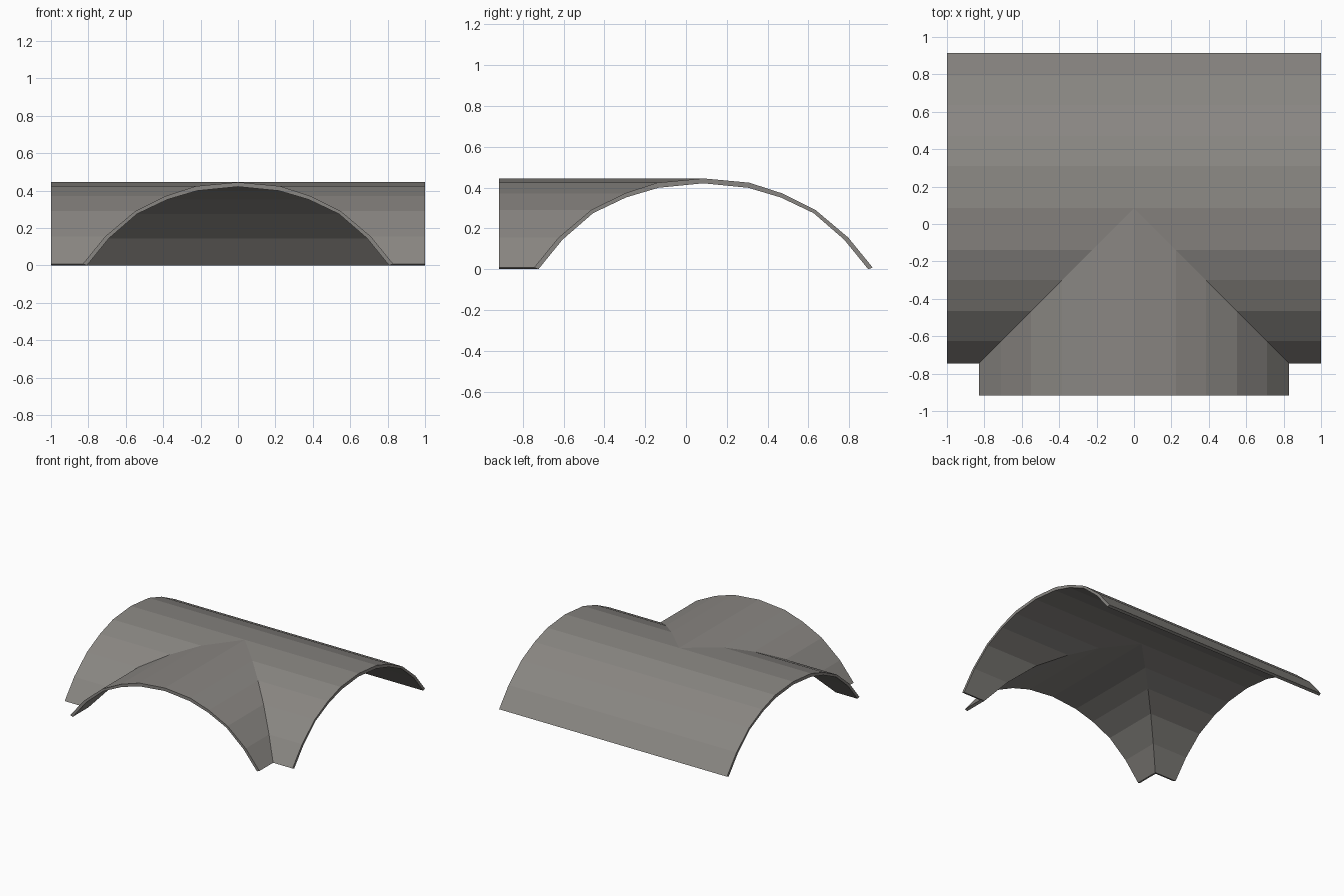
import bpy
import bmesh

if "Cube" in bpy.data.objects:
    bpy.data.objects.remove(bpy.data.objects["Cube"])

# Half arch profiles: (distance from ridge, height), ridge to eave
OUTER = [(0, .445), (.225, .424), (.385, .372), (.55, .29), (.71, .155), (.83, .008)]
INNER = [(0, .421), (.22, .399), (.378, .352), (.54, .275), (.69, .145), (.808, 0)]
RIDGE_Y, FRONT_Y, END_X = .085, -.917, 1.0

bm = bmesh.new()


def face(*pts):
    bm.faces.new([bm.verts.new(p) for p in pts])


def arch_wing(start, end):
    """Thick half-arch swept from start(d, z) to end(d, z), closed at end and eave."""
    for prof in (OUTER, INNER):
        for a, b in zip(prof, prof[1:]):
            face(start(*a), end(*a), end(*b), start(*b))
    for i in range(len(OUTER) - 1):
        face(end(*OUTER[i]), end(*OUTER[i + 1]), end(*INNER[i + 1]), end(*INNER[i]))
    face(start(*OUTER[-1]), end(*OUTER[-1]), end(*INNER[-1]), start(*INNER[-1]))


def mitre(d, z):
    return (d, RIDGE_Y - d, z)


# Right half: back slope, front slope, and cross vault meeting on the mitre
arch_wing(lambda d, z: (0, RIDGE_Y + d, z), lambda d, z: (END_X, RIDGE_Y + d, z))
arch_wing(mitre, lambda d, z: (END_X, RIDGE_Y - d, z))
arch_wing(mitre, lambda d, z: (d, FRONT_Y, z))

# Mirror to the left half and weld
geom = bm.verts[:] + bm.edges[:] + bm.faces[:]
copy = bmesh.ops.duplicate(bm, geom=geom)["geom"]
for v in copy:
    if isinstance(v, bmesh.types.BMVert):
        v.co.x = -v.co.x
bmesh.ops.remove_doubles(bm, verts=bm.verts, dist=.0005)
bmesh.ops.recalc_face_normals(bm, faces=bm.faces)

mesh = bpy.data.meshes.new("vault_junction")
bm.to_mesh(mesh)
bm.free()
vault = bpy.data.objects.new("vault_junction", mesh)
bpy.context.collection.objects.link(vault)

# Warm grey
mat = bpy.data.materials.new("warm_grey")
mat.diffuse_color = (.25, .238, .223, 1)
mat.use_nodes = True
mat.node_tree.nodes["Principled BSDF"].inputs["Base Color"].default_value = mat.diffuse_color
mesh.materials.append(mat)
